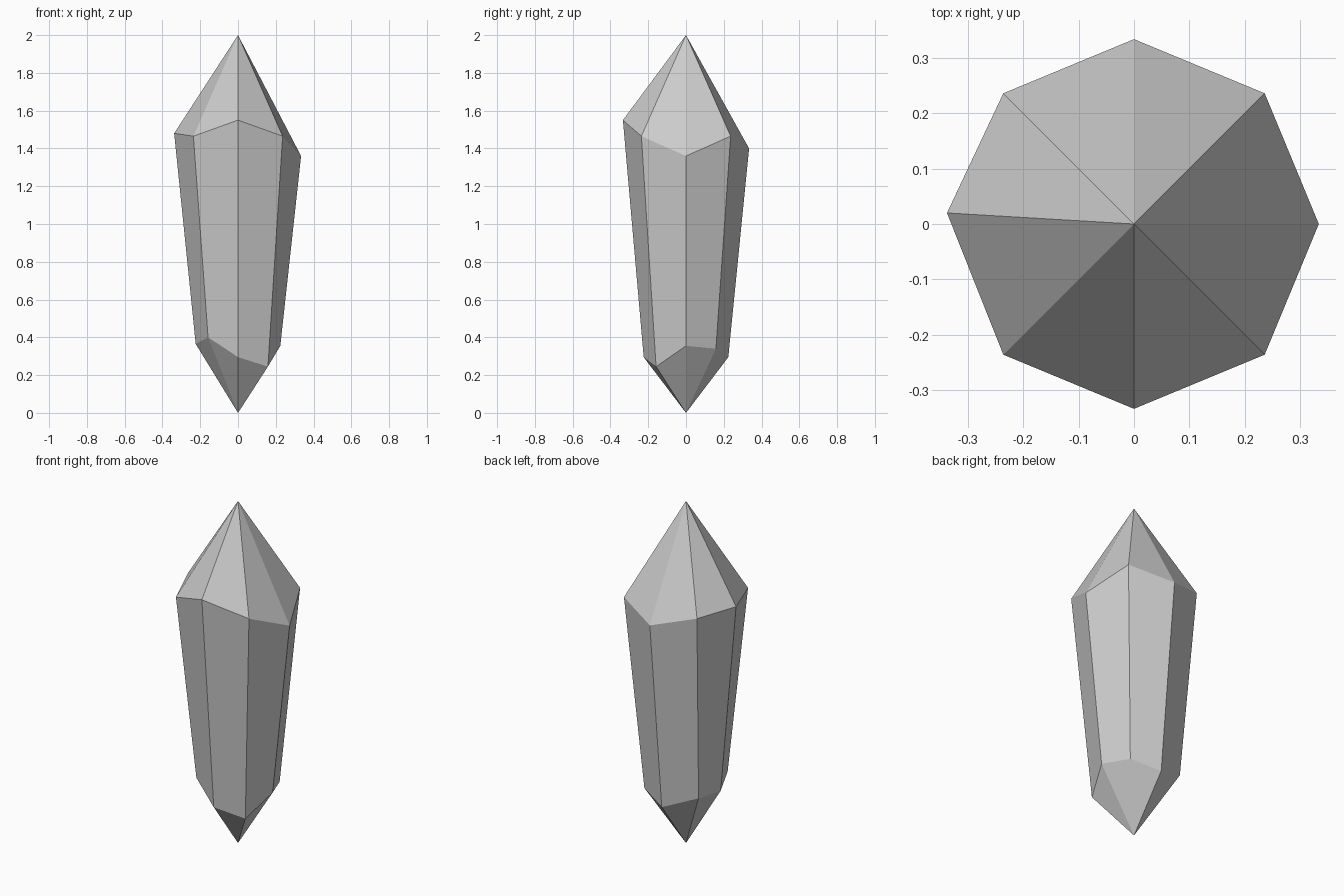
import bpy, bmesh, math

if "Cube" in bpy.data.objects:
    bpy.data.objects.remove(bpy.data.objects["Cube"])

grey = bpy.data.materials.new("stone grey")
grey.diffuse_color = (0.6, 0.6, 0.6, 1)
grey.use_nodes = True
grey.node_tree.nodes["Principled BSDF"].inputs["Base Color"].default_value = grey.diffuse_color

# Corner heights of the uneven shoulders, counter-clockwise from +x
UPPER = [1.36, 1.465, 1.40, 1.465, 1.48, 1.465, 1.55, 1.465]
LOWER = [0.355, 0.34, 0.295, 0.37, 0.365, 0.40, 0.295, 0.245]


def ring(bm, radius, heights, nudges):
    verts = []
    for i, z in enumerate(heights):
        a = math.tau * i / len(heights)
        dx, dy = nudges.get(i, (0, 0))
        verts.append(bm.verts.new((radius * math.cos(a) + dx,
                                   radius * math.sin(a) + dy, z)))
    return verts


bm = bmesh.new()
tip = bm.verts.new((0, 0, 2))
base = bm.verts.new((0, 0, 0))
top = ring(bm, 0.334, UPPER, {4: (-0.004, 0.02)})
bottom = ring(bm, 0.224, LOWER, {3: (-0.03, -0.005)})

# Pointed cap, tapered side and pointed foot for each of the eight sides
for i in range(8):
    j = (i + 1) % 8
    bm.faces.new((top[i], top[j], tip))
    bm.faces.new((bottom[i], bottom[j], top[j], top[i]))
    bm.faces.new((bottom[j], bottom[i], base))

bmesh.ops.recalc_face_normals(bm, faces=bm.faces)
mesh = bpy.data.meshes.new("crystal")
bm.to_mesh(mesh)
bm.free()
mesh.materials.append(grey)
bpy.context.collection.objects.link(bpy.data.objects.new("crystal", mesh))
